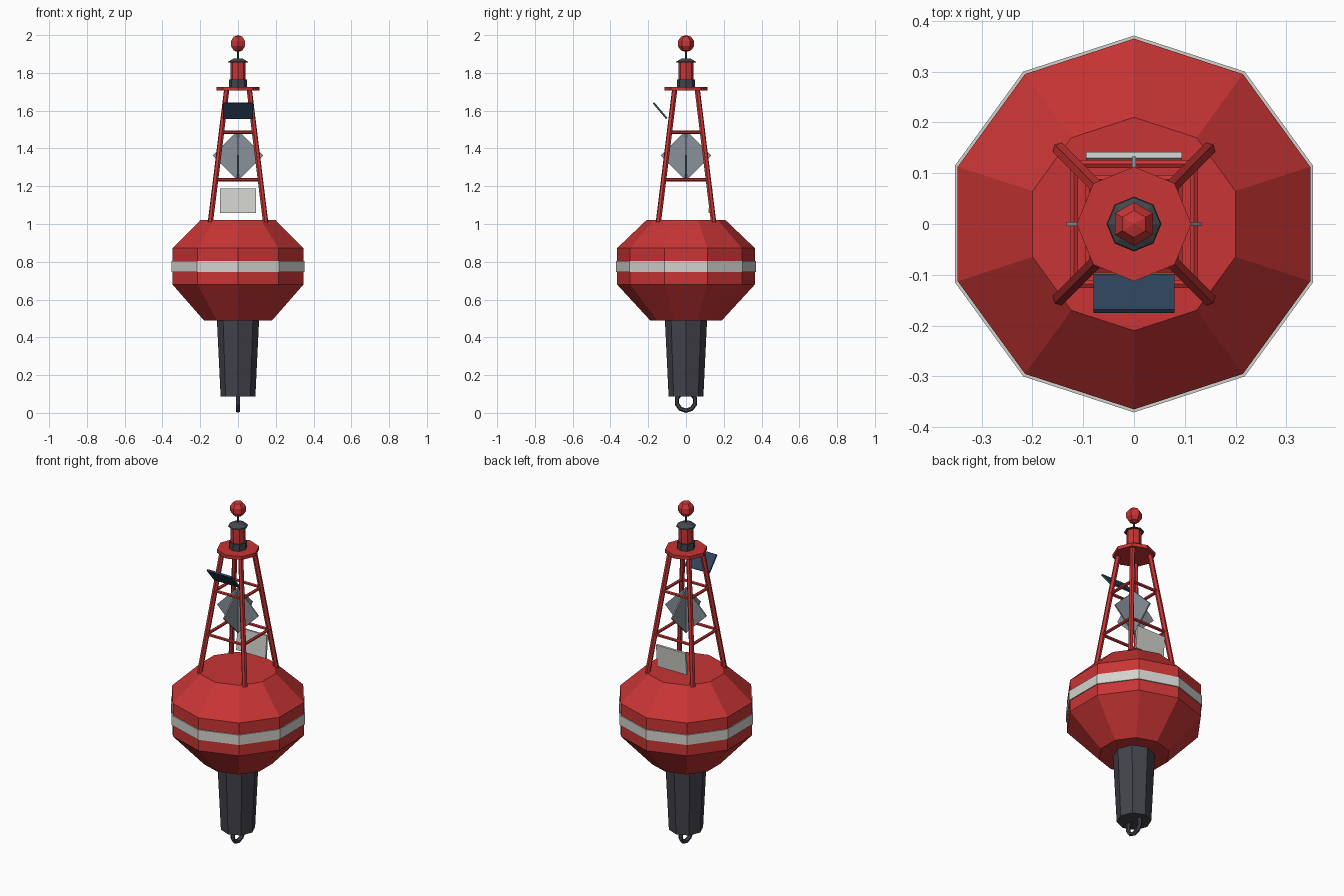
import bpy, bmesh, math
from mathutils import Vector, Matrix

if "Cube" in bpy.data.objects:
    bpy.data.objects.remove(bpy.data.objects["Cube"])


def material(name, rgb):
    m = bpy.data.materials.new(name)
    m.diffuse_color = (*rgb, 1)
    m.use_nodes = True
    m.node_tree.nodes["Principled BSDF"].inputs["Base Color"].default_value = m.diffuse_color
    return m


RED = material("buoy_red", (0.58, 0.035, 0.035))
DARK = material("dark_grey", (0.055, 0.055, 0.07))
CAP = material("slate_grey", (0.055, 0.065, 0.075))
WHITE = material("off_white", (0.64, 0.64, 0.61))
METAL = material("reflector_grey", (0.25, 0.285, 0.325))
NAVY = material("panel_navy", (0.028, 0.058, 0.11))


def finish(name, bm, mat):
    bmesh.ops.recalc_face_normals(bm, faces=bm.faces[:])
    me = bpy.data.meshes.new(name)
    bm.to_mesh(me)
    bm.free()
    me.materials.append(mat)
    ob = bpy.data.objects.new(name, me)
    bpy.context.collection.objects.link(ob)
    return ob


def lathe(name, profile, sides, mat):
    """Faceted solid of revolution from (radius, z) points, corner on +y."""
    bm = bmesh.new()
    rings = []
    for r, z in profile:
        if r == 0:
            rings.append([bm.verts.new((0, 0, z))] * sides)
            continue
        angles = [math.pi / 2 + math.tau * i / sides for i in range(sides)]
        rings.append([bm.verts.new((r * math.cos(a), r * math.sin(a), z)) for a in angles])
    for low, high in zip(rings, rings[1:]):
        for i in range(sides):
            j = (i + 1) % sides
            corners = dict.fromkeys((low[i], low[j], high[j], high[i]))
            bm.faces.new(list(corners))
    for (r, z), ring in ((profile[0], rings[0]), (profile[-1], rings[-1])):
        if r > 0:
            bm.faces.new(ring)
    return finish(name, bm, mat)


def beam(name, a, b, radius, mat, sides=6):
    """Straight bar between two points."""
    a, b = Vector(a), Vector(b)
    d = b - a
    bm = bmesh.new()
    bmesh.ops.create_cone(bm, cap_ends=True, segments=sides, radius1=radius,
                          radius2=radius, depth=d.length)
    turn = d.to_track_quat('Z', 'Y').to_matrix().to_4x4()
    bmesh.ops.transform(bm, verts=bm.verts[:], matrix=Matrix.Translation((a + b) / 2) @ turn)
    return finish(name, bm, mat)


def plate(name, size, loc, rot, mat):
    bm = bmesh.new()
    bmesh.ops.create_cube(bm, size=1)
    ob = finish(name, bm, mat)
    ob.data.transform(Matrix.Diagonal((*size, 1)))
    ob.location, ob.rotation_euler = loc, rot
    return ob


# Float body, reflective band and tail
lathe("float_body", [(0.19, 0.49), (0.365, 0.68), (0.365, 0.872), (0.21, 1.02)], 10, RED)
lathe("reflective_band", [(0.36, 0.746), (0.371, 0.746), (0.371, 0.804), (0.36, 0.804)], 10, WHITE)
lathe("tail_tube", [(0.092, 0.087), (0.112, 0.50)], 8, DARK)

# Mooring ring below the tail
bpy.ops.mesh.primitive_torus_add(major_segments=10, minor_segments=6, major_radius=0.05,
                                 minor_radius=0.012, location=(0, 0, 0.062),
                                 rotation=(0, math.pi / 2, 0))
ring = bpy.context.object
ring.name = "mooring_ring"
ring.data.materials.append(DARK)


# Tower legs and cross bars
def leg_offset(z):
    return 0.146 - 0.086 * (z - 1.01) / 0.70


CORNERS = [(1, 1), (-1, 1), (-1, -1), (1, -1)]
for i, (sx, sy) in enumerate(CORNERS):
    lo, hi = leg_offset(1.01), leg_offset(1.712)
    beam("tower_leg", (sx * lo, sy * lo, 1.01), (sx * hi, sy * hi, 1.712), 0.0145, RED)
    nx, ny = CORNERS[(i + 1) % 4]
    for z in (1.235, 1.485):
        o = leg_offset(z)
        beam("cross_bar", (sx * o, sy * o, z), (nx * o, ny * o, z), 0.009, RED)

# Radar reflector: two crossed diamond plates
side = 0.133 * math.sqrt(2)
plate("reflector_plate_x", (side, 0.008, side), (0, 0, 1.362), (0, math.pi / 4, 0), METAL)
plate("reflector_plate_y", (0.008, side, side), (0, 0, 1.362), (math.pi / 4, 0, 0), METAL)

# Solar panel and sign board
plate("solar_panel", (0.16, 0.108, 0.01), (0, -0.137, 1.60),
      (-math.atan2(0.085, 0.072), 0, 0), NAVY)
plate("sign_board", (0.19, 0.012, 0.13), (0, 0.13, 1.123), (math.radians(-5), 0, 0), WHITE)

# Top platform, lantern and ball topmark
lathe("top_platform", [(0.113, 1.706), (0.113, 1.726)], 8, RED)
lathe("lantern_base", [(0.048, 1.724), (0.048, 1.766)], 8, DARK)
lathe("lantern_lens", [(0.04, 1.764), (0.04, 1.858)], 8, RED)
lathe("lantern_cap", [(0.054, 1.854), (0.052, 1.859), (0.022, 1.877)], 8, CAP)
lathe("topmark_rod", [(0.006, 1.87), (0.006, 1.93)], 6, DARK)
ball = [(0.045 * math.sin(math.pi * k / 5) if 0 < k < 5 else 0,
         1.955 - 0.045 * math.cos(math.pi * k / 5)) for k in range(6)]
lathe("topmark_ball", ball, 6, RED)
